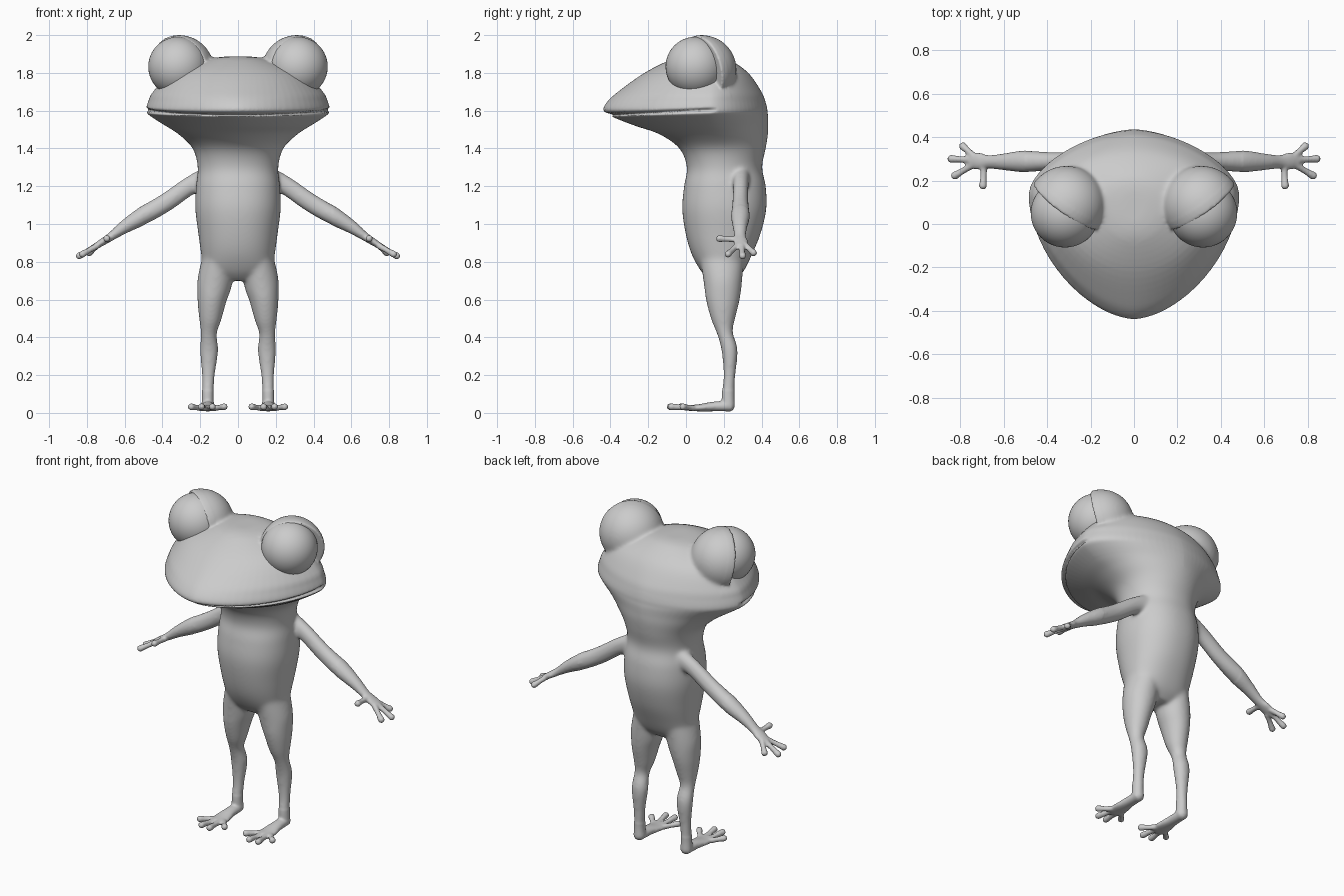
import bpy, bmesh, math
from mathutils import Vector, Matrix

cube = bpy.data.objects.get("Cube")
if cube:
    bpy.data.objects.remove(cube, do_unlink=True)

grey = bpy.data.materials.new("plain_grey")
grey.use_nodes = True
grey.diffuse_color = (0.6, 0.6, 0.6, 1)
grey.node_tree.nodes["Principled BSDF"].inputs["Base Color"].default_value = (0.6, 0.6, 0.6, 1)


def spline(rows, steps=5):
    """Catmull-Rom interpolation of rows of numbers."""
    rows = [Vector(r) for r in rows]
    pts = [rows[0]] + rows + [rows[-1]]
    out = []
    for a, b, c, d in zip(pts, pts[1:], pts[2:], pts[3:]):
        for i in range(steps):
            t = i / steps
            out.append(b + (c - a) * (t / 2) + (a * 2 - b * 5 + c * 4 - d) * (t * t / 2)
                       + (b * 3 - a - c * 3 + d) * (t ** 3 / 2))
    return out + [rows[-1]]


def loft(bm, rings):
    """Closed skin over a list of point rings."""
    loops = [[bm.verts.new(p) for p in ring] for ring in rings]
    for a, b in zip(loops, loops[1:]):
        for i in range(len(a)):
            j = (i + 1) % len(a)
            bm.faces.new((a[i], a[j], b[j], b[i]))
    bm.faces.new(loops[0][::-1])
    bm.faces.new(loops[-1])


def tube(bm, rows, ref, sides=16):
    """Limb along rows of x, y, z, side radius, other radius."""
    rows = spline(rows)
    rings = []
    for k, row in enumerate(rows):
        before, after = rows[max(k - 1, 0)], rows[min(k + 1, len(rows) - 1)]
        tangent = Vector(after[:3]) - Vector(before[:3])
        u = tangent.cross(ref).normalized()
        v = u.cross(tangent).normalized()
        angles = [2 * math.pi * i / sides for i in range(sides)]
        rings.append([Vector(row[:3]) + u * row[3] * math.cos(a) + v * row[4] * math.sin(a)
                      for a in angles])
    loft(bm, rings)
    end = rows[-1]
    bmesh.ops.create_icosphere(bm, subdivisions=3, radius=min(end[3], end[4]),
                               matrix=Matrix.Translation(end[:3]))


def digit(bm, root, tip, r=0.016):
    """Finger or toe with a rounded pad at the tip."""
    a, b = Vector(root), Vector(tip)
    rows = [(*a.lerp(b, t), r * k, r * k) for t, k in ((0, 1.1), (0.5, 0.95), (0.95, 1.2))]
    tube(bm, rows, Vector((0, 0, 1)), 12)


def power(value, p):
    return math.copysign(abs(value) ** (2 / p), value)


def make_object(name, bm):
    mesh = bpy.data.meshes.new(name)
    bm.to_mesh(mesh)
    bm.free()
    mesh.materials.append(grey)
    mesh.polygons.foreach_set("use_smooth", [True] * len(mesh.polygons))
    obj = bpy.data.objects.new(name, mesh)
    bpy.context.collection.objects.link(obj)
    return obj


# Head and torso: height, half width, front, back, widest y, roundness
trunk = [
    (1.887, 0.06, 0.0, 0.16, 0.10, 2), (1.87, 0.17, -0.08, 0.23, 0.11, 2),
    (1.80, 0.35, -0.22, 0.33, 0.13, 1.9), (1.70, 0.45, -0.36, 0.40, 0.13, 1.75),
    (1.65, 0.475, -0.415, 0.42, 0.13, 1.7), (1.61, 0.487, -0.438, 0.43, 0.13, 1.7),
    (1.588, 0.483, -0.425, 0.432, 0.13, 1.7), (1.565, 0.455, -0.385, 0.435, 0.13, 1.7),
    (1.52, 0.385, -0.27, 0.435, 0.14, 1.75), (1.475, 0.315, -0.14, 0.434, 0.17, 1.85),
    (1.40, 0.24, -0.035, 0.422, 0.20, 2), (1.30, 0.213, 0.005, 0.403, 0.20, 2.1),
    (1.20, 0.222, -0.01, 0.422, 0.20, 2.2), (1.08, 0.226, -0.02, 0.425, 0.20, 2.2),
    (0.95, 0.21, -0.002, 0.395, 0.20, 2.2), (0.84, 0.195, 0.03, 0.35, 0.20, 2.2),
    (0.75, 0.18, 0.08, 0.305, 0.20, 2.2), (0.70, 0.11, 0.13, 0.26, 0.20, 2),
]
bm = bmesh.new()
rings = []
for z, w, front, back, mid, p in spline(trunk):
    ring = []
    for i in range(72):
        c, s = math.cos(i * math.pi / 36), math.sin(i * math.pi / 36)
        depth = back - mid if s > 0 else mid - front
        ring.append((w * power(c, p), mid + depth * power(s, p), z))
    rings.append(ring)
loft(bm, rings)

LID_R = 0.183
UP, BACK = Vector((0, 0, 1)), Vector((0, 1, 0))


def lid_plane(s):
    return Vector((s * 0.31, 0.085, 1.817)), Vector((s * 0.57, -0.8, -0.2)).normalized()


for s in (1, -1):
    # Eyelid hood: a sphere cut open toward the front and outside
    centre, normal = lid_plane(s)
    verts = bmesh.ops.create_uvsphere(bm, u_segments=48, v_segments=32, radius=LID_R,
                                      matrix=Matrix.Translation(centre))["verts"]
    geom = set(verts)
    for v in verts:
        geom.update(v.link_edges)
        geom.update(v.link_faces)
    cut = bmesh.ops.bisect_plane(bm, geom=list(geom), plane_co=centre + normal * 0.005,
                                 plane_no=normal, clear_outer=True)["geom_cut"]
    bmesh.ops.edgeloop_fill(bm, edges=[e for e in cut if isinstance(e, bmesh.types.BMEdge)])

    # Leg
    leg = [(0.10, 0.19, 0.85, 0.08, 0.12), (0.122, 0.195, 0.70, 0.093, 0.103),
           (0.138, 0.195, 0.60, 0.078, 0.09), (0.147, 0.197, 0.50, 0.06, 0.065),
           (0.155, 0.207, 0.42, 0.043, 0.042), (0.153, 0.231, 0.33, 0.049, 0.043),
           (0.157, 0.23, 0.20, 0.035, 0.032), (0.16, 0.223, 0.10, 0.031, 0.034),
           (0.16, 0.225, 0.04, 0.034, 0.034)]
    tube(bm, [(s * x, *rest) for x, *rest in leg], BACK, 24)

    # Foot and toes
    foot = [(0.16, 0.24, 0.036, 0.032, 0.028), (0.16, 0.15, 0.034, 0.036, 0.026),
            (0.16, 0.07, 0.027, 0.05, 0.019), (0.16, 0.02, 0.026, 0.05, 0.016)]
    tube(bm, [(s * x, *rest) for x, *rest in foot], UP, 20)
    for root, x, y in ((0.195, 0.25, -0.02), (0.175, 0.195, -0.085),
                       (0.145, 0.135, -0.09), (0.125, 0.07, -0.03)):
        digit(bm, (s * root, 0.04, 0.025), (s * x, y, 0.033))

    # Arm and palm
    arm = [(0.15, 0.29, 1.25, 0.05, 0.06), (0.25, 0.29, 1.205, 0.042, 0.05),
           (0.38, 0.288, 1.115, 0.043, 0.05), (0.50, 0.288, 1.045, 0.05, 0.048),
           (0.60, 0.286, 0.985, 0.038, 0.035), (0.67, 0.286, 0.935, 0.031, 0.023),
           (0.72, 0.29, 0.903, 0.04, 0.019), (0.755, 0.29, 0.882, 0.03, 0.016)]
    tube(bm, [(s * x, *rest) for x, *rest in arm], UP, 20)

    # Fingers and thumb
    for root, tip in (((0.735, 0.31, 0.893), (0.79, 0.36, 0.845)),
                      ((0.75, 0.295, 0.885), (0.845, 0.30, 0.828)),
                      ((0.745, 0.27, 0.885), (0.828, 0.22, 0.838)),
                      ((0.69, 0.265, 0.918), (0.695, 0.172, 0.923))):
        digit(bm, (s * root[0], *root[1:]), (s * tip[0], *tip[1:]))

# Fuse all the parts into one skin
bmesh.ops.recalc_face_normals(bm, faces=bm.faces[:])
body = make_object("frog_body", bm)
remesh = body.modifiers.new("fuse", "REMESH")
remesh.mode = "VOXEL"
remesh.voxel_size = 0.0075
fused = bpy.data.meshes.new_from_object(body.evaluated_get(bpy.context.evaluated_depsgraph_get()))
body.modifiers.clear()

bm = bmesh.new()
bm.from_mesh(fused)


def soft(v):
    """True where joints should blend; lid rims, lips and digits stay crisp."""
    if v.co.z < 0.12 or abs(v.co.x) > 0.5 or 1.53 < v.co.z < 1.65:
        return False
    centre, normal = lid_plane(1 if v.co.x > 0 else -1)
    return v.co.z < 1.53 or (v.co - centre).dot(normal) < -0.04


for _ in range(2):
    bmesh.ops.smooth_vert(bm, verts=bm.verts[:], factor=0.5, use_axis_x=True,
                          use_axis_y=True, use_axis_z=True)
blend = [v for v in bm.verts if soft(v)]
for _ in range(14):
    bmesh.ops.smooth_vert(bm, verts=blend, factor=0.5, use_axis_x=True,
                          use_axis_y=True, use_axis_z=True)

# Mouth crease, fading out at the corners
for v in bm.verts:
    height = v.co.z - (1.578 + (v.co.y + 0.43) * 0.045)
    if abs(height) < 0.03 and v.co.y < 0.17:
        fade = min(1, (0.17 - v.co.y) / 0.05)
        inward = Vector((-v.co.x, 0.1 - v.co.y, 0)).normalized()
        v.co += inward * 0.024 * fade * math.exp(-(height / 0.008) ** 2)

bm.to_mesh(body.data)
bm.free()
body.data.polygons.foreach_set("use_smooth", [True] * len(body.data.polygons))

# Eyeballs
for side, s in (("left", 1), ("right", -1)):
    bm = bmesh.new()
    bmesh.ops.create_uvsphere(bm, u_segments=48, v_segments=32, radius=0.158,
                              matrix=Matrix.Translation((s * 0.317, 0.05, 1.833)))
    make_object(side + "_eyeball", bm)
